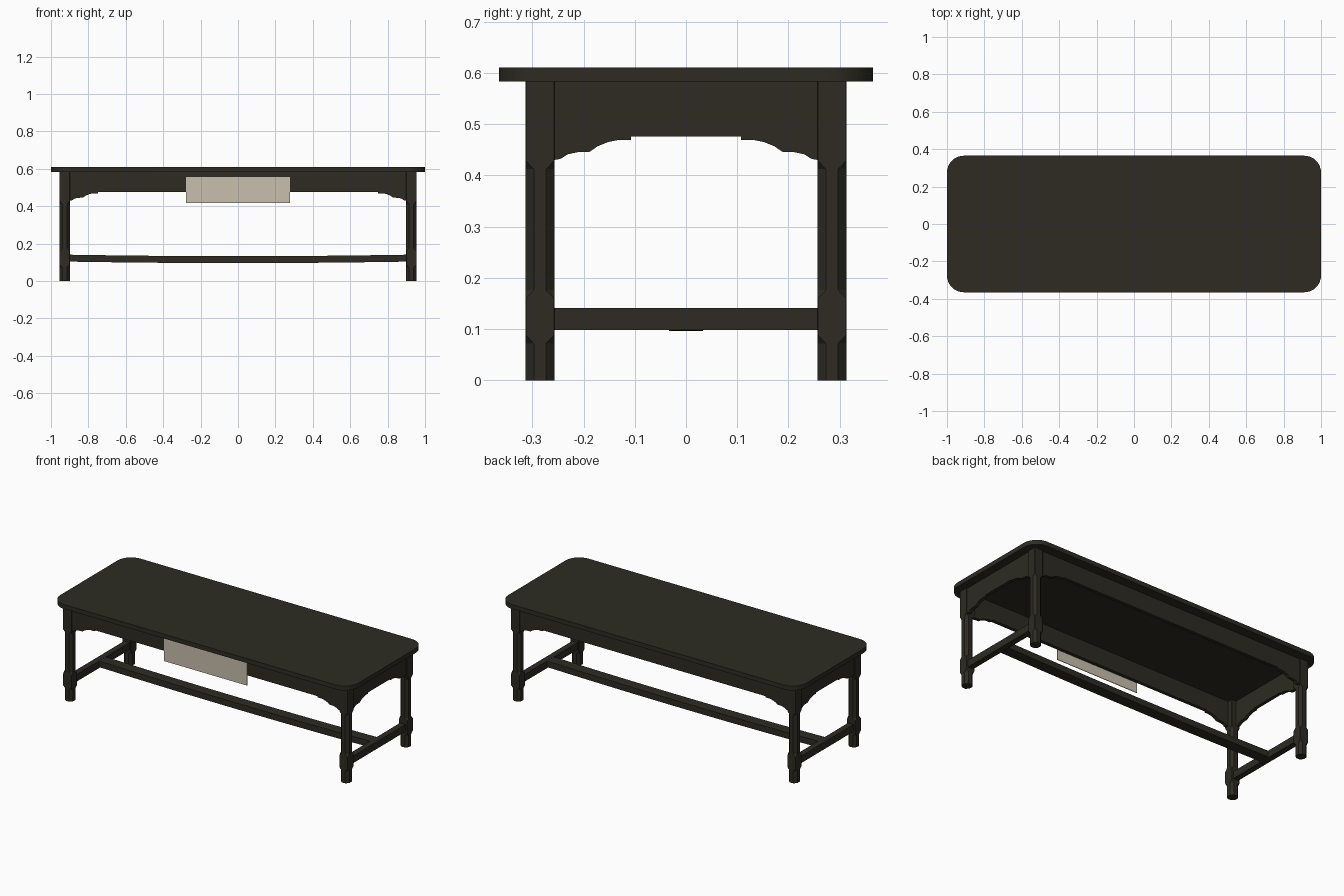
import bpy, bmesh, math
from mathutils import Matrix

cube = bpy.data.objects.get("Cube")
if cube:
    bpy.data.objects.remove(cube, do_unlink=True)


def material(name, rgb):
    m = bpy.data.materials.new(name)
    m.use_nodes = True
    m.diffuse_color = (*rgb, 1)
    m.node_tree.nodes["Principled BSDF"].inputs["Base Color"].default_value = (*rgb, 1)
    return m


WOOD = material("dark wood", (0.026, 0.024, 0.016))
CREAM = material("cream panel", (0.58, 0.52, 0.41))


def finish(name, bm, mat=WOOD):
    bmesh.ops.recalc_face_normals(bm, faces=bm.faces)
    me = bpy.data.meshes.new(name)
    bm.to_mesh(me)
    bm.free()
    me.materials.append(mat)
    ob = bpy.data.objects.new(name, me)
    bpy.context.collection.objects.link(ob)
    return ob


def box(name, center, size, mat=WOOD):
    bm = bmesh.new()
    bmesh.ops.create_cube(bm, size=1)
    bmesh.ops.scale(bm, vec=size, verts=bm.verts)
    bmesh.ops.translate(bm, vec=center, verts=bm.verts)
    return finish(name, bm, mat)


def extrude(name, points, depth, matrix):
    """Extrude a flat outline along its local z, then place it."""
    bm = bmesh.new()
    face = bm.faces.new([bm.verts.new((x, y, 0)) for x, y in points])
    new = bmesh.ops.extrude_face_region(bm, geom=[face])["geom"]
    bmesh.ops.translate(bm, vec=(0, 0, depth),
                        verts=[v for v in new if isinstance(v, bmesh.types.BMVert)])
    bm.transform(matrix)
    return finish(name, bm)


# Table top with rounded corners
HX, HY, R = 1.0, 0.365, 0.09
outline = []
for k, (sx, sy) in enumerate([(1, 1), (-1, 1), (-1, -1), (1, -1)]):
    for i in range(9):
        a = math.pi / 2 * (k + i / 8)
        outline.append((sx * (HX - R) + R * math.cos(a), sy * (HY - R) + R * math.sin(a)))
top = extrude("table_top", outline, 0.027, Matrix.Translation((0, 0, 0.583)))
bpy.context.view_layer.objects.active = top
top.select_set(True)
bpy.ops.object.shade_smooth_by_angle(angle=math.radians(30))

# Legs: square blocks with stop-chamfered lengths between (height, chamfer)
LX, LY, H = 0.927, 0.285, 0.028
SECTIONS = [(0, 0.016), (0.072, 0.016), (0.088, 0.001), (0.16, 0.001),
            (0.176, 0.016), (0.412, 0.016), (0.428, 0.001), (0.583, 0.001)]


def leg(name, x, y):
    bm = bmesh.new()
    rings = []
    for z, c in SECTIONS:
        d = H - c
        ring = [(H, -d), (H, d), (d, H), (-d, H), (-H, d), (-H, -d), (-d, -H), (d, -H)]
        rings.append([bm.verts.new((x + px, y + py, z)) for px, py in ring])
    for a, b in zip(rings, rings[1:]):
        for i in range(8):
            j = (i + 1) % 8
            bm.faces.new((a[i], a[j], b[j], b[i]))
    bm.faces.new(rings[0])
    bm.faces.new(rings[-1])
    finish(name, bm)


for sx, side in ((1, "left"), (-1, "right")):
    for sy, end in ((-1, "front"), (1, "back")):
        leg(f"{end}_{side}_leg", sx * LX, sy * LY)

# Aprons with a scrolled bracket at each end (distance from leg, height)
BRACKET = [(0, 0.43), (0.012, 0.432), (0.026, 0.441), (0.045, 0.445), (0.069, 0.446),
           (0.085, 0.457), (0.105, 0.465), (0.125, 0.469), (0.15, 0.469), (0.15, 0.476)]
THICK, INSET = 0.02, 0.006


def apron(name, half, offset, angle):
    right = [(half - d, z) for d, z in BRACKET]
    left = [(-x, z) for x, z in reversed(right)]
    points = [(half, 0.583)] + right + left + [(-half, 0.583)]
    place = (Matrix.Rotation(angle, 4, "Z") @ Matrix.Translation((0, -offset + THICK, 0))
             @ Matrix.Rotation(math.pi / 2, 4, "X"))
    extrude(name, points, THICK, place)


apron("front_apron", LX - H, LY + H - INSET, 0)
apron("back_apron", LX - H, LY + H - INSET, math.pi)
apron("left_apron", LY - H, LX + H - INSET, math.pi / 2)
apron("right_apron", LY - H, LX + H - INSET, -math.pi / 2)

# End stretchers between the legs
for sx, side in ((1, "left"), (-1, "right")):
    box(f"{side}_stretcher", (sx * LX, 0, 0.12), (0.036, 2 * (LY - H), 0.043))

# Long stretcher, sagging slightly in the middle
XE = LX - 0.018
xs = [XE * (i / 6 - 1) for i in range(13)]
sag = [0.008 * (1 - (x / XE) ** 2) for x in xs]
beam = [(x, 0.104 - s) for x, s in zip(xs, sag)]
beam += [(x, 0.141 - s) for x, s in reversed(list(zip(xs, sag)))]
extrude("long_stretcher", beam, 0.066,
        Matrix.Translation((0, 0.033, 0)) @ Matrix.Rotation(math.pi / 2, 4, "X"))

# Plain panel hung on the front apron
box("front_panel", (0, -0.3095, 0.486), (0.556, 0.004, 0.14), CREAM)
